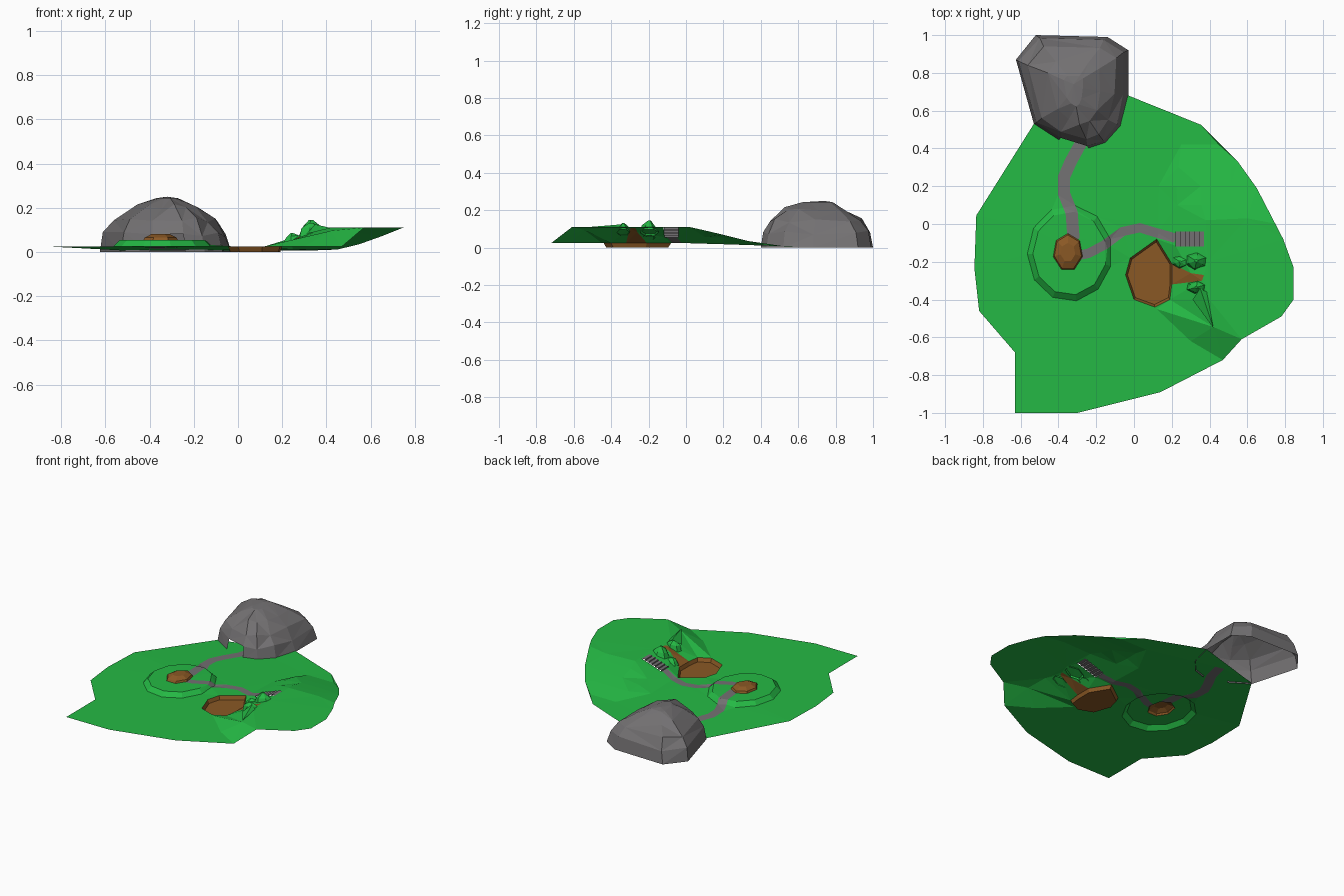
import bpy, bmesh, math, random
from mathutils import Vector
from mathutils.geometry import delaunay_2d_cdt

if "Cube" in bpy.data.objects:
    bpy.data.objects.remove(bpy.data.objects["Cube"])

random.seed(4)


def material(name, rgb):
    m = bpy.data.materials.new(name)
    m.diffuse_color = (*rgb, 1)
    m.use_nodes = True
    m.node_tree.nodes["Principled BSDF"].inputs["Base Color"].default_value = m.diffuse_color
    return m


GREEN = material("grass_green", (0.018, 0.485, 0.058))
GREY = material("stone_grey", (0.170, 0.163, 0.168))
BROWN = material("mud_brown", (0.254, 0.098, 0.018))


def make(name, verts, faces, mats, indices=None):
    me = bpy.data.meshes.new(name)
    me.from_pydata(verts, [], faces)
    for m in mats:
        me.materials.append(m)
    if indices:
        me.polygons.foreach_set("material_index", indices)
    ob = bpy.data.objects.new(name, me)
    bpy.context.collection.objects.link(ob)
    return ob


def loft(name, rings, mat, cap=True, skip=()):
    """Join equal rings of points with quads, cap the last, skip chosen faces."""
    n = len(rings[0])
    faces = [(r * n + i, r * n + (i + 1) % n, (r + 1) * n + (i + 1) % n, (r + 1) * n + i)
             for r in range(len(rings) - 1) for i in range(n) if (r, i) not in skip]
    if cap:
        faces.append(tuple((len(rings) - 1) * n + i for i in range(n)))
    return make(name, [p for r in rings for p in r], faces, [mat])


def clamp(t):
    return max(0.0, min(1.0, t))


def ellipse(cx, cy, rx, ry, n, turn=0.0):
    return [(cx + rx * math.cos(turn + math.tau * i / n),
             cy + ry * math.sin(turn + math.tau * i / n)) for i in range(n)]


def inside(p, poly):
    hit = False
    for (x1, y1), (x2, y2) in zip(poly, poly[1:] + poly[:1]):
        if (y1 > p[1]) != (y2 > p[1]) and p[0] < (x2 - x1) * (p[1] - y1) / (y2 - y1) + x1:
            hit = not hit
    return hit


def ribbon(line, width):
    """Polygon of constant width around a centre line."""
    left, right = [], []
    for i, p in enumerate(line):
        a, b = Vector(line[max(i - 1, 0)]), Vector(line[min(i + 1, len(line) - 1)])
        d = (b - a).normalized() * width / 2
        left.append((p[0] - d.y, p[1] + d.x))
        right.append((p[0] + d.y, p[1] - d.x))
    return left + right[::-1]


# Plan outlines
outline = [(-0.53, 0.53), (-0.835, 0.045), (-0.845, -0.235), (-0.82, -0.46), (-0.63, -0.68),
           (-0.63, -1), (-0.3, -1), (0.14, -0.89), (0.47, -0.72), (0.57, -0.61), (0.78, -0.49),
           (0.845, -0.4), (0.845, -0.23), (0.79, -0.08), (0.65, 0.19), (0.55, 0.33),
           (0.355, 0.525), (-0.03, 0.68)]
pond = [(0.12, -0.08), (-0.02, -0.18), (-0.045, -0.27), (0, -0.4), (0.11, -0.44),
        (0.19, -0.4), (0.2, -0.32), (0.2, -0.21)]
stream = [(0.2, -0.21), (0.2, -0.32), (0.36, -0.3), (0.37, -0.27), (0.3, -0.26)]
stairs = [(0.22, -0.115), (0.37, -0.12), (0.37, -0.04), (0.22, -0.04)]
RING = (-0.34, -0.155, 0.225, 0.255)
ring_out = ellipse(*RING, 11, 0.3)
ring_in = ellipse(RING[0], RING[1], RING[2] * 0.87, RING[3] * 0.87, 11, 0.3)
mound = ellipse(-0.35, -0.15, 0.08, 0.1, 7, math.pi / 2)
cave_path = ribbon([(-0.25, 0.55), (-0.28, 0.43), (-0.335, 0.33), (-0.37, 0.25), (-0.37, 0.16),
                    (-0.33, 0.06), (-0.32, -0.08)], 0.065)
hill_path = ribbon([(-0.31, -0.17), (-0.24, -0.155), (-0.155, -0.11), (-0.06, -0.04),
                    (0.03, -0.02), (0.13, -0.05), (0.22, -0.075)], 0.05)


def height(x, y):
    """Ground height: sloping base, hill on the right, raised round platform."""
    base = 0.025 - 0.02 * clamp(y / 0.6)
    front = (0.61 * (x - 0.12) + 0.79 * (y + 0.45)) / 0.13
    hill = min(clamp((x - 0.13) / 0.25), clamp(front), clamp((0.42 - y) / 0.4))
    r = math.hypot((x - RING[0]) / RING[2], (y - RING[1]) / RING[3])
    return base + (0.11 - base) * hill + 0.028 * clamp((1 - r) / 0.13)


# Ground: one triangulated sheet, cut along every outline
loops = [outline, pond, stream, stairs, ring_out, ring_in, mound, cave_path, hill_path]
pts, edges = [], []
for lp in loops:
    s = len(pts)
    pts += lp
    edges += [(s + i, s + (i + 1) % len(lp)) for i in range(len(lp))]
for ridge in ([(0.12, -0.45), (0.3, -0.62), (0.47, -0.72)],
              [(0.12, -0.45), (0.42, -0.545), (0.57, -0.61)],
              [(0.38, 0.02), (0.39, -0.2), (0.4, -0.4), (0.42, -0.545)],
              [(0.38, 0.02), (0.6, 0.03), (0.76, 0.0)],
              [(0.13, -0.05), (0.13, 0.2), (0.25, 0.42), (0.45, 0.42)]):
    s = len(pts)
    pts += ridge
    edges += [(s + i, s + i + 1) for i in range(len(ridge) - 1)]
for i in range(3):
    pts += [(0.24 + 0.13 * i + random.uniform(-0.02, 0.02), 0.1 + 0.1 * j) for j in range(3)]
cv, _, cf, *_ = delaunay_2d_cdt([Vector(p) for p in pts], edges, [], 0, 1e-5)
pond_set = {(round(x, 3), round(y, 3)) for x, y in pond}
gv = [(v.x, v.y, 0.025 if (round(v.x, 3), round(v.y, 3)) in pond_set else height(v.x, v.y))
      for v in cv]
gf, gm = [], []
for f in cf:
    c = sum((cv[i] for i in f), Vector((0, 0))) / len(f)
    if not inside(c, outline) or any(inside(c, h) for h in (pond, stairs, mound)):
        continue
    gf.append(tuple(f))
    gm.append(2 if inside(c, stream) else 1 if inside(c, cave_path) or inside(c, hill_path) else 0)
make("ground", gv, gf, [GREEN, GREY, BROWN], gm)

# Mud pool: sunken basin with sloping walls
cx, cy = 0.09, -0.27
loft("mud_pool", [[(x, y, 0.025) for x, y in pond],
                  [(cx + (x - cx) * 0.92, cy + (y - cy) * 0.92, 0.0) for x, y in pond]], BROWN)

# Mud mound on the platform
loft("mud_mound", [[(-0.35 + (x + 0.35) * s, -0.15 + (y + 0.15) * s, z) for x, y in mound]
                   for s, z in ((1, 0.053), (0.92, 0.065), (0.5, 0.082))], BROWN)

# Steps up the hill
steps, z0, z1 = 6, height(0.22, -0.08), height(0.37, -0.08)
sv = []
for i in range(steps + 1):
    x = 0.22 + 0.15 * i / steps
    for k in (i, min(i + 1, steps)):
        z = z0 + (z1 - z0) * k / steps
        sv += [(x, -0.118, z), (x, -0.04, z)]
make("hill_steps", sv, [(2 * i, 2 * i + 2, 2 * i + 3, 2 * i + 1)
                        for i in range(len(sv) // 2 - 1)], [GREY])

# Rock dome with a cave opening at the front
foot = [(-0.03, 0.92), (-0.14, 0.99), (-0.52, 1.0), (-0.625, 0.87), (-0.53, 0.53),
        (-0.4, 0.445), (-0.24, 0.4), (-0.15, 0.43), (-0.07, 0.52), (-0.03, 0.68)]
tx, ty = -0.32, 0.74
rings = []
for s, z in ((1, 0), (0.94, 0.08), (0.77, 0.145), (0.46, 0.205), (0.17, 0.243)):
    ring = []
    for x, y in foot:
        j = 0.012 if 0 < z < 0.24 else 0
        sy = s ** 0.6 if y < ty else s
        ring.append((tx + (x - tx) * s + random.uniform(-j, j), ty + (y - ty) * sy,
                     z + random.uniform(-j, j)))
    rings.append(ring)
rings.append([(tx, ty, 0.25)] * len(foot))
rock = loft("rock_cave", rings, GREY, cap=False, skip={(0, 5)})
bm = bmesh.new()
bm.from_mesh(rock.data)
bmesh.ops.remove_doubles(bm, verts=bm.verts, dist=1e-4)
bmesh.ops.triangulate(bm, faces=bm.faces)
bmesh.ops.recalc_face_normals(bm, faces=bm.faces)
bm.to_mesh(rock.data)
bm.free()

# Jagged grassy crags on both sides of the mud stream
for name, x, y, rx, ry, top in (("crag_back", 0.33, -0.195, 0.065, 0.05, 0.145),
                                ("crag_front", 0.33, -0.335, 0.055, 0.035, 0.132),
                                ("crag_low", 0.245, -0.2, 0.045, 0.035, 0.085)):
    crag = []
    for s, t in ((1.0, 0.0), (0.75, 0.6), (0.15, 1.0)):
        ring = []
        for px, py in ellipse(x, y, rx * s, ry * s, 6, 0.4):
            low = height(px, py) - 0.012
            k = random.uniform(0.8, 1.15) if t == 0.6 else 1
            ring.append((x + (px - x) * k, y + (py - y) * k, low + (top - low) * t * min(k, 1)))
        crag.append(ring)
    loft(name, crag, GREEN)

# Thin ridge running along the hill edge
make("hill_ridge", [(0.35, -0.34, 0.125), (0.385, -0.36, 0.108), (0.42, -0.55, 0.108),
                    (0.31, -0.4, 0.082)], [(0, 2, 1), (0, 3, 2)], [GREEN])
